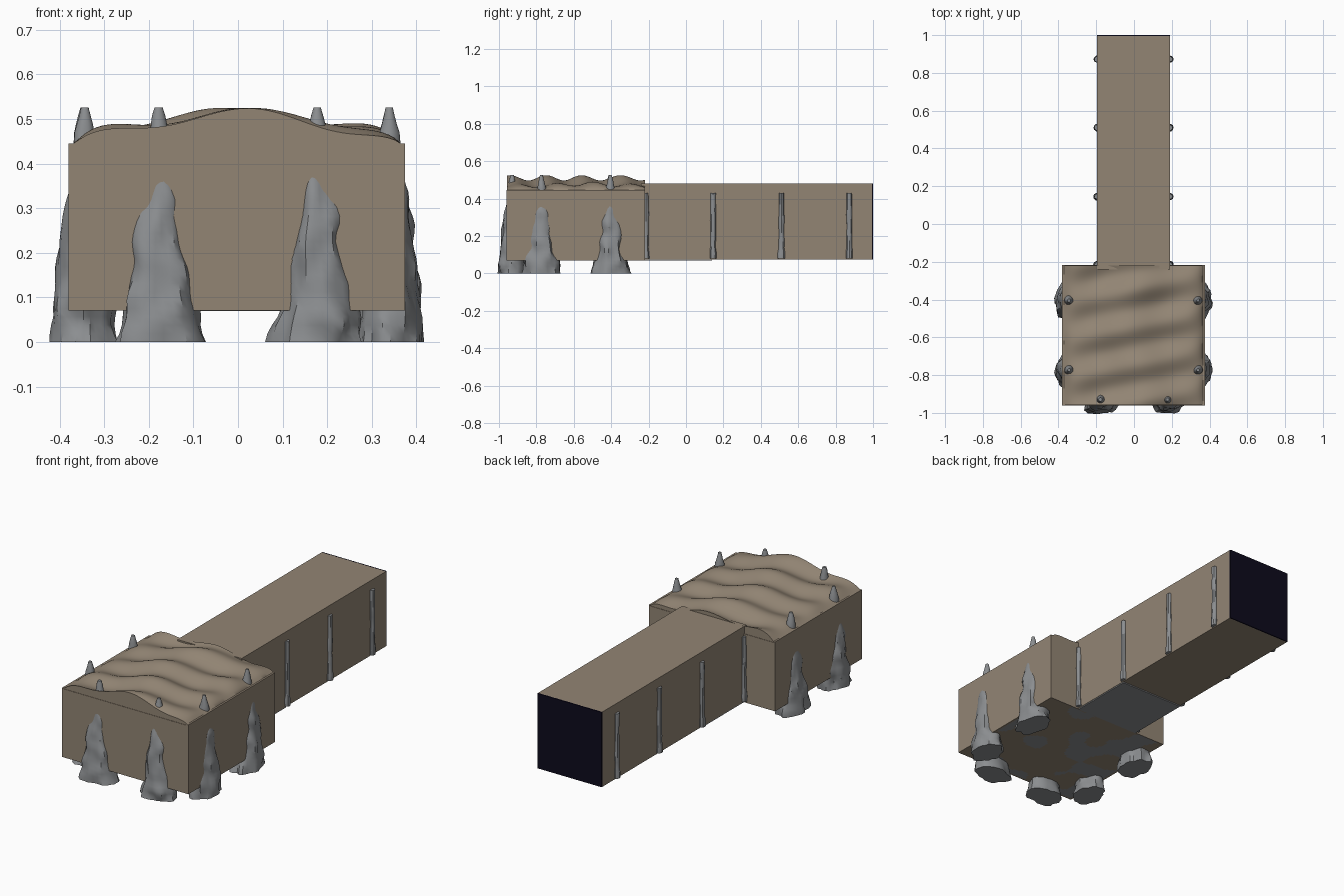
import bpy, bmesh, math, random
from mathutils import Vector, noise

random.seed(4)
cube = bpy.data.objects.get("Cube")
if cube:
    bpy.data.objects.remove(cube, do_unlink=True)


def material(name, rgb):
    m = bpy.data.materials.new(name)
    m.use_nodes = True
    m.diffuse_color = (*rgb, 1)
    m.node_tree.nodes["Principled BSDF"].inputs["Base Color"].default_value = (*rgb, 1)
    return m


SAND = material("sandstone", (0.29, 0.235, 0.175))
ROCK = material("grey rock", (0.26, 0.27, 0.28))
DARK = material("dark navy", (0.004, 0.003, 0.012))


def finish(bm, name, mats, smooth=None):
    bmesh.ops.recalc_face_normals(bm, faces=bm.faces)
    mesh = bpy.data.meshes.new(name)
    bm.to_mesh(mesh)
    bm.free()
    for m in mats:
        mesh.materials.append(m)
    ob = bpy.data.objects.new(name, mesh)
    bpy.context.collection.objects.link(ob)
    if smooth:
        bpy.ops.object.select_all(action="DESELECT")
        ob.select_set(True)
        bpy.context.view_layer.objects.active = ob
        bpy.ops.object.shade_smooth_by_angle(angle=math.radians(smooth))
    return ob


def box(name, mat, x, y, z):
    bm = bmesh.new()
    bmesh.ops.create_cube(bm, size=1)
    for v in bm.verts:
        v.co = [lo + (c + 0.5) * (hi - lo) for c, (lo, hi) in zip(v.co, (x, y, z))]
    return finish(bm, name, [mat])


def grid(nx, ny, x, y, height):
    """Rectangular sheet whose height is a function of x and y."""
    bm = bmesh.new()
    bmesh.ops.create_grid(bm, x_segments=nx, y_segments=ny, size=0.5)
    for v in bm.verts:
        px = x[0] + (v.co.x + 0.5) * (x[1] - x[0])
        py = y[0] + (v.co.y + 0.5) * (y[1] - y[0])
        v.co = (px, py, height(px, py))
    return bm


def lerp_table(table, t):
    for (a, va), (b, vb) in zip(table, table[1:]):
        if t <= b:
            return va + (vb - va) * (t - a) / (b - a)
    return table[-1][1]


# Chamber walls
box("front_wall", SAND, (-0.37, 0.365), (-0.96, -0.95), (0.07, 0.44))
box("back_wall", SAND, (-0.37, 0.365), (-0.228, -0.218), (0.07, 0.44))
box("right_wall", SAND, (-0.38, -0.37), (-0.96, -0.218), (0.07, 0.445))
box("left_wall", SAND, (0.365, 0.375), (-0.96, -0.218), (0.07, 0.445))


# Rippled chamber roof with a skirt closing its edge
def roof_height(x, y):
    u = min(1, abs(x) / 0.365)
    edge = (1 - u ** 4) ** 0.8
    swell = 0.048 + 0.018 * math.cos(2 * math.pi * (x + 0.04 * math.sin(y * 9)) / 0.42)
    ripple = 0.014 * math.cos(2 * math.pi * (y + 0.95 - 0.2 * x) / 0.2)
    return 0.445 + edge * (swell + ripple)


bm = grid(56, 64, (-0.37, 0.365), (-0.958, -0.22), roof_height)
rim = [e for e in bm.edges if e.is_boundary]
skirt = bmesh.ops.extrude_edge_only(bm, edges=rim)["geom"]
for g in skirt:
    if isinstance(g, bmesh.types.BMVert):
        g.co.z = 0.435
finish(bm, "roof", [SAND], 45)

# Chamber underside, with rock showing through in patches
bm = grid(60, 60, (-0.37, 0.365), (-0.955, -0.22), lambda x, y: 0.07)
for f in bm.faces:
    c = f.calc_center_median()
    n = noise.noise(Vector((c.x * 7 + 3, c.y * 7, 0.4)))
    rim = max(abs(c.x) / 0.37, abs(c.y + 0.59) / 0.37)
    f.material_index = 1 if n + 0.9 * max(0, rim - 0.75) > 0.1 else 0
finish(bm, "chamber_floor", [SAND, ROCK])

# Tunnel, its floor slab and its dark far end
box("tunnel", SAND, (-0.195, 0.19), (-0.24, 0.994), (0.075, 0.48))
box("tunnel_floor_slab", ROCK, (-0.193, 0.188), (-0.22, 0.14), (0.069, 0.077))
box("tunnel_end", DARK, (-0.195, 0.19), (0.993, 1.0), (0.075, 0.48))


def column(name, outline, segments, place, rough, scale):
    """Stack of roughened rings; place(z, angle) gives a point, tips closed."""
    bm = bmesh.new()
    seed = Vector((random.random(), random.random(), random.random())) * 50
    rings = []
    for z in outline:
        ring = []
        for i in range(segments):
            a = 2 * math.pi * i / segments
            centre, offset = place(z, a)
            p = centre + offset
            flute = noise.noise(Vector((p.x * scale, p.y * scale, z * scale * 0.3)) + seed)
            lump = noise.noise(Vector((p.x, p.y, z)) * scale * 0.5 + seed)
            k = 1 + rough * (flute + lump)
            ring.append(bm.verts.new((*(centre + offset * k).xy, z)))
        rings.append(ring)
    for lo, hi in zip(rings, rings[1:]):
        for i in range(segments):
            j = (i + 1) % segments
            bm.faces.new((lo[i], lo[j], hi[j], hi[i]))
    bm.faces.new(rings[0])
    bm.faces.new(rings[-1])
    return finish(bm, name, [ROCK], 35)


# Stalagmites leaning into the chamber walls
WIDTH = [(0, 0.102), (0.06, 0.09), (0.14, 0.073), (0.22, 0.062), (0.3, 0.05), (0.36, 0.035),
         (0.44, 0.027), (0.5, 0.016), (0.53, 0.007)]
DEPTH = [(0, 0.072), (0.15, 0.06), (0.25, 0.05), (0.33, 0.04), (0.38, 0.028), (0.47, 0.022),
         (0.53, 0.008)]


def stalagmite(name, x, y, outward):
    out = Vector((*outward, 0))
    side = Vector((-out.y, out.x, 0))

    def place(z, a):
        centre = Vector((x, y, 0)) - out * (0.028 + 0.006 * z)
        w, d = lerp_table(WIDTH, z), lerp_table(DEPTH, z)
        return centre, side * (w * math.cos(a)) + out * (d * math.sin(a))

    column(name, [0.526 * i / 28 for i in range(29)], 26, place, 0.2, 32)


for label, s, wall in (("right", -1, -0.375), ("left", 1, 0.37)):
    stalagmite(f"front_stalagmite_{label}", 0.178 * s, -0.96, (0, -1))
    stalagmite(f"{label}_stalagmite_front", wall, -0.773, (s, 0))
    stalagmite(f"{label}_stalagmite_back", wall, -0.405, (s, 0))

    # Slim rock ribs along the tunnel sides
    for n, y in enumerate((-0.215, 0.145, 0.51, 0.873)):
        def rib(z, a, y=y, s=s):
            r = 0.019 if z < 0.12 else 0.015
            c = Vector((0.19 * s if s > 0 else -0.195, y, 0))
            return c, Vector((math.cos(a), math.sin(a), 0)) * r
        column(f"tunnel_rib_{label}_{n + 1}", [0.08 + 0.35 * i / 12 for i in range(13)],
               10, rib, 0.15, 40)
